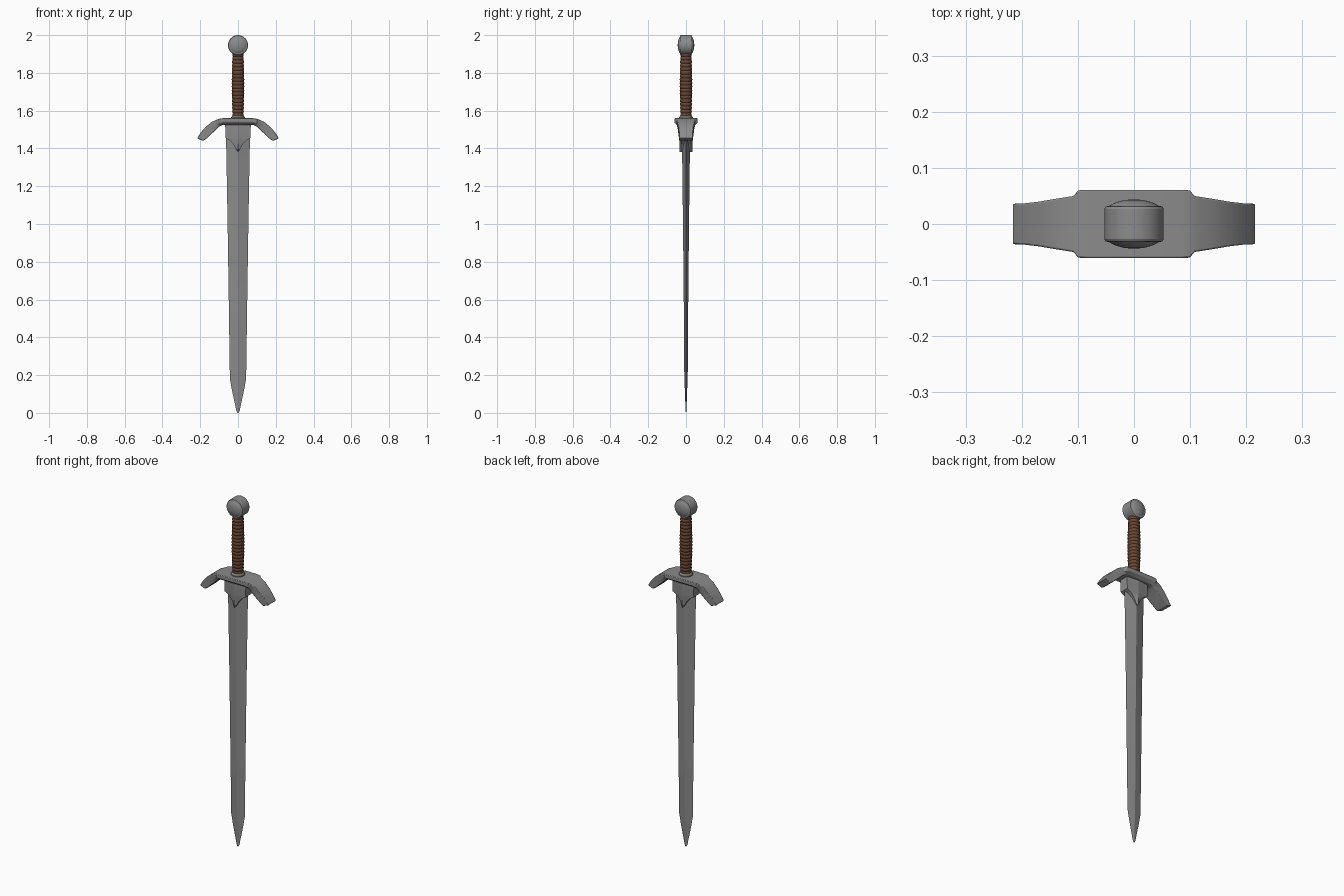
import bpy, bmesh, math

if "Cube" in bpy.data.objects:
    bpy.data.objects.remove(bpy.data.objects["Cube"])

def material(name, rgb):
    m = bpy.data.materials.new(name)
    m.diffuse_color = (*rgb, 1)
    m.use_nodes = True
    m.node_tree.nodes["Principled BSDF"].inputs["Base Color"].default_value = m.diffuse_color
    return m

steel = material("grey steel", (0.26, 0.26, 0.26))
leather = material("brown leather", (0.14, 0.06, 0.033))

def finish(name, bm, mat, angle=30, bevel=0):
    bmesh.ops.remove_doubles(bm, verts=bm.verts, dist=1e-5)
    bmesh.ops.recalc_face_normals(bm, faces=bm.faces)
    me = bpy.data.meshes.new(name)
    bm.to_mesh(me)
    bm.free()
    me.materials.append(mat)
    me.shade_smooth()
    me.set_sharp_from_angle(angle=math.radians(angle))
    ob = bpy.data.objects.new(name, me)
    bpy.context.collection.objects.link(ob)
    if bevel:
        b = ob.modifiers.new("soft edges", 'BEVEL')
        b.width, b.segments, b.limit_method = bevel, 2, 'ANGLE'
        b.angle_limit = math.radians(35)
    return ob

def loft(name, rings, mat, angle=30, bevel=0):
    """Skin closed rings of equal point count and cap both ends."""
    bm = bmesh.new()
    vs = [[bm.verts.new(p) for p in r] for r in rings]
    n = len(rings[0])
    for a, b in zip(vs, vs[1:]):
        for i in range(n):
            j = (i + 1) % n
            bm.faces.new((a[i], a[j], b[j], b[i]))
    bm.faces.new(vs[0])
    bm.faces.new(vs[-1])
    return finish(name, bm, mat, angle, bevel)

def lathe_z(profile, n):
    return [[(r * math.cos(2 * math.pi * i / n), r * math.sin(2 * math.pi * i / n), z)
             for i in range(n)] for r, z in profile]

def lathe_y(profile, n, cz):
    return [[(r * math.cos(2 * math.pi * i / n), y, cz + r * math.sin(2 * math.pi * i / n))
             for i in range(n)] for r, y in profile]

# Blade: tapering diamond section (z, half width, half thickness)
blade = [(0, 0.003, 0.001), (0.012, 0.009, 0.002), (0.06, 0.019, 0.004),
         (0.12, 0.032, 0.006), (0.18, 0.043, 0.009), (0.6, 0.049, 0.012),
         (1.0, 0.055, 0.016), (1.5, 0.064, 0.022)]
loft("blade", [[(w, 0, z), (0, t, z), (-w, 0, z), (0, -t, z)] for z, w, t in blade],
     steel, 10)

# Crossguard: block and drooping arms (x, z top, z bottom, half depth)
half = [(0.082, 1.56, 1.524, 0.061), (0.1, 1.557, 1.518, 0.060),
        (0.108, 1.554, 1.515, 0.050), (0.14, 1.54, 1.494, 0.045),
        (0.17, 1.515, 1.472, 0.040), (0.195, 1.487, 1.453, 0.037),
        (0.217, 1.453, 1.440, 0.036)]
under = [0.082, 0.094, 0.100, 0.122, 0.146, 0.166, 0.184]   # x of the lower edge

def guard_ring(s, xt, zt, zb, w, xb):
    xm, zm = xt + (xb - xt) * 0.6, zt + (zb - zt) * 0.6
    wb = min(w, 0.042)
    return [(s * xt, -w, zt), (s * xt, w, zt), (s * xm, w, zm),
            (s * xb, wb, zb), (s * xb, -wb, zb), (s * xm, -w, zm)]

arms = [[guard_ring(s, *h, u) for h, u in zip(half, under)] for s in (-1, 1)]
loft("crossguard", arms[0][::-1] + arms[1], steel, 35, 0.003)

# Rain guard: pointed sleeve under the crossguard, ridged along the middle
outline = [(0.068, 1.53), (0.066, 1.455), (0.045, 1.443), (0.025, 1.422),
           (0.011, 1.398), (0.001, 1.382)]
bm = bmesh.new()
rows = []
for x, z in outline:
    rows.append([bm.verts.new(p) for p in (
        (-x, -0.026, z), (0, -0.034, z), (x, -0.026, z),
        (x, 0.026, z), (0, 0.034, z), (-x, 0.026, z))])
for a, b in zip(rows, rows[1:]):
    for i in range(6):
        j = (i + 1) % 6
        bm.faces.new((a[i], a[j], b[j], b[i]))
bm.faces.new(rows[0])
bm.faces.new(rows[-1])
finish("rain_guard", bm, steel, 12)

# Collar between guard and grip
loft("collar", lathe_z([(0.036, 1.55), (0.036, 1.566), (0.029, 1.576)], 24), steel)

# Grip: wrapped leather with rounded ridges, slightly fuller in the middle
wraps, steps, z0, z1 = 18, 6, 1.568, 1.905
grip = []
for k in range(wraps * steps + 1):
    t = k / (wraps * steps)
    r = 0.0265 + 0.004 * math.sin(math.pi * t) + 0.003 * abs(math.sin(math.pi * wraps * t))
    grip.append((r, z0 + (z1 - z0) * t))
loft("grip", lathe_z(grip, 24), leather, 50)

# Pommel: thick disc with a shallow dome on each face
side = [(0.053, 0.0), (0.053, 0.027), (0.0505, 0.031), (0.042, 0.033), (0.040, 0.035),
        (0.031, 0.039), (0.018, 0.0425), (0.003, 0.044)]
prof = [(r, -y) for r, y in side[:0:-1]] + side
loft("pommel", lathe_y(prof, 40, 1.947), steel, 30)
